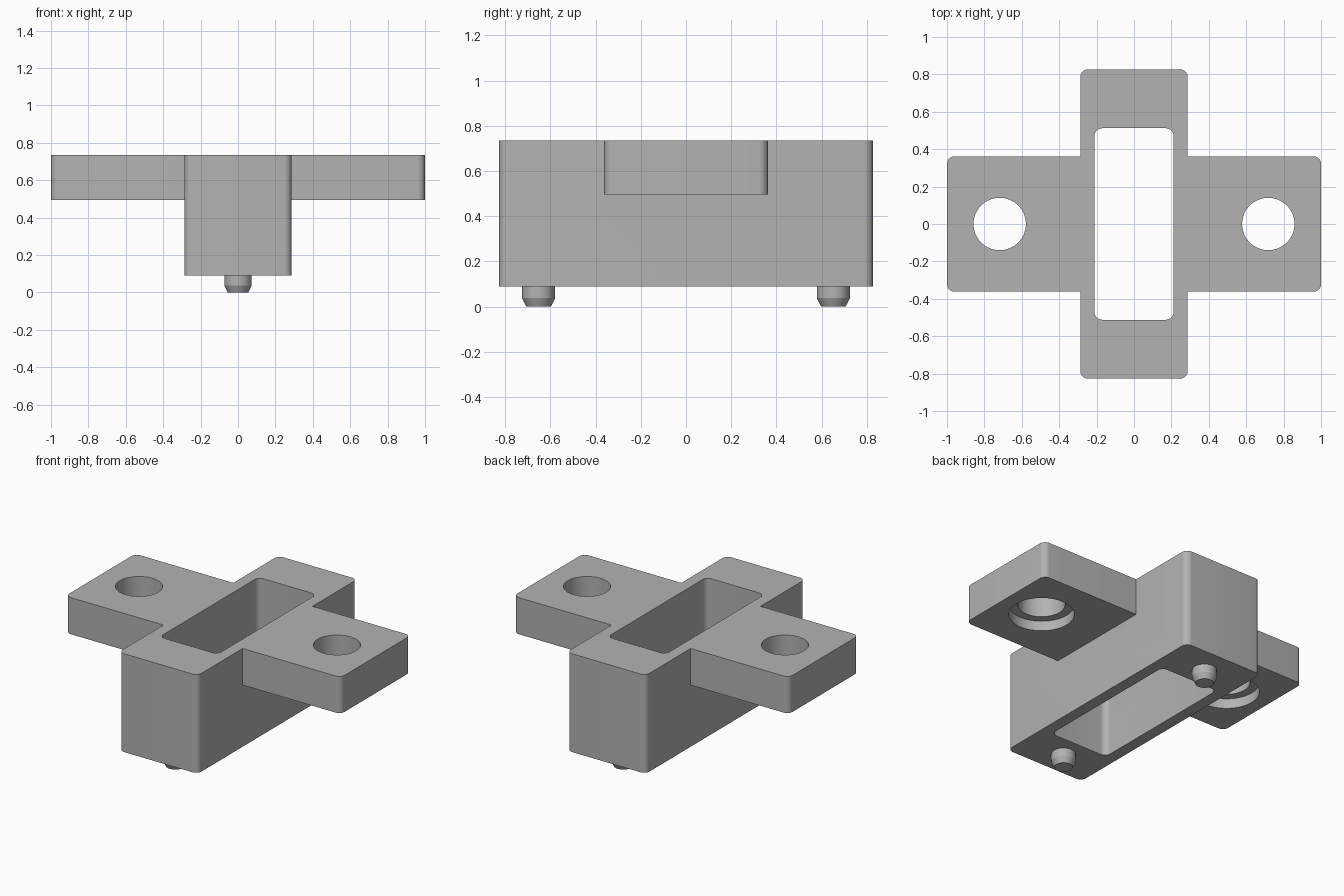
import bpy
import bmesh
from math import cos, sin, pi, radians

cube = bpy.data.objects.get("Cube")
if cube:
    bpy.data.objects.remove(cube, do_unlink=True)

TOP, BODY_BOTTOM, EAR_BOTTOM = 0.735, 0.09, 0.495
HOLE_X, PEG_Y = 0.718, 0.652

grey = bpy.data.materials.new("plain grey")
grey.use_nodes = True
colour = (0.45, 0.45, 0.45, 1)
grey.diffuse_color = colour
grey.node_tree.nodes["Principled BSDF"].inputs["Base Color"].default_value = colour


def rounded_rect(hx, hy, r, steps=8):
    """Outline of a rectangle with rounded corners, anticlockwise."""
    pts = []
    for i, (sx, sy) in enumerate(((1, 1), (-1, 1), (-1, -1), (1, -1))):
        for k in range(steps + 1):
            a = (i + k / steps) * pi / 2
            pts.append((sx * (hx - r) + r * cos(a), sy * (hy - r) + r * sin(a)))
    return pts


def circle(r, x=0, y=0, n=64):
    return [(x + r * cos(2 * pi * k / n), y + r * sin(2 * pi * k / n)) for k in range(n)]


def loft(name, sections):
    """Closed solid through matching outlines, given as (outline, z) from low to high."""
    bm = bmesh.new()
    rings = [[bm.verts.new((x, y, z)) for x, y in pts] for pts, z in sections]
    n = len(rings[0])
    for low, high in zip(rings, rings[1:]):
        for i in range(n):
            j = (i + 1) % n
            bm.faces.new((low[i], low[j], high[j], high[i]))
    bm.faces.new(rings[0][::-1])
    bm.faces.new(rings[-1])
    mesh = bpy.data.meshes.new(name)
    bm.to_mesh(mesh)
    bm.free()
    mesh.materials.append(grey)
    obj = bpy.data.objects.new(name, mesh)
    bpy.context.collection.objects.link(obj)
    return obj


def select(obj):
    bpy.ops.object.select_all(action='DESELECT')
    obj.select_set(True)
    bpy.context.view_layer.objects.active = obj


def combine(obj, tool, operation):
    """Apply a boolean and remove the tool."""
    select(obj)
    tool.hide_render = True
    mod = obj.modifiers.new("boolean", 'BOOLEAN')
    mod.operation, mod.solver, mod.object = operation, 'EXACT', tool
    bpy.ops.object.modifier_apply(modifier=mod.name)
    bpy.data.objects.remove(tool, do_unlink=True)


def smooth(obj):
    select(obj)
    bpy.ops.object.shade_smooth_by_angle(angle=radians(20))


# Deep block with a cross plate forming the two ears
outline = rounded_rect(0.287, 0.827, 0.04)
body = loft("bracket_body", [(outline, BODY_BOTTOM), (outline, TOP)])
outline = rounded_rect(1, 0.362, 0.04)
combine(body, loft("ear_plate", [(outline, EAR_BOTTOM), (outline, TOP)]), 'UNION')

# Through slot
outline = rounded_rect(0.211, 0.512, 0.04)
combine(body, loft("slot_cutter", [(outline, -0.1), (outline, 1)]), 'DIFFERENCE')

# Ear holes, counterbored from below
for side in (-1, 1):
    hole = circle(0.14, side * HOLE_X)
    bore = circle(0.195, side * HOLE_X)
    sections = [(bore, EAR_BOTTOM - 0.1), (bore, EAR_BOTTOM + 0.065),
                (hole, EAR_BOTTOM + 0.065), (hole, 1)]
    combine(body, loft("hole_cutter", sections), 'DIFFERENCE')
smooth(body)

# Chamfered locating pegs under both ends
for name, y in (("front_peg", -PEG_Y), ("back_peg", PEG_Y)):
    tip, shank = circle(0.055, 0, y), circle(0.073, 0, y)
    smooth(loft(name, [(tip, 0), (shank, 0.037), (shank, BODY_BOTTOM + 0.02)]))
